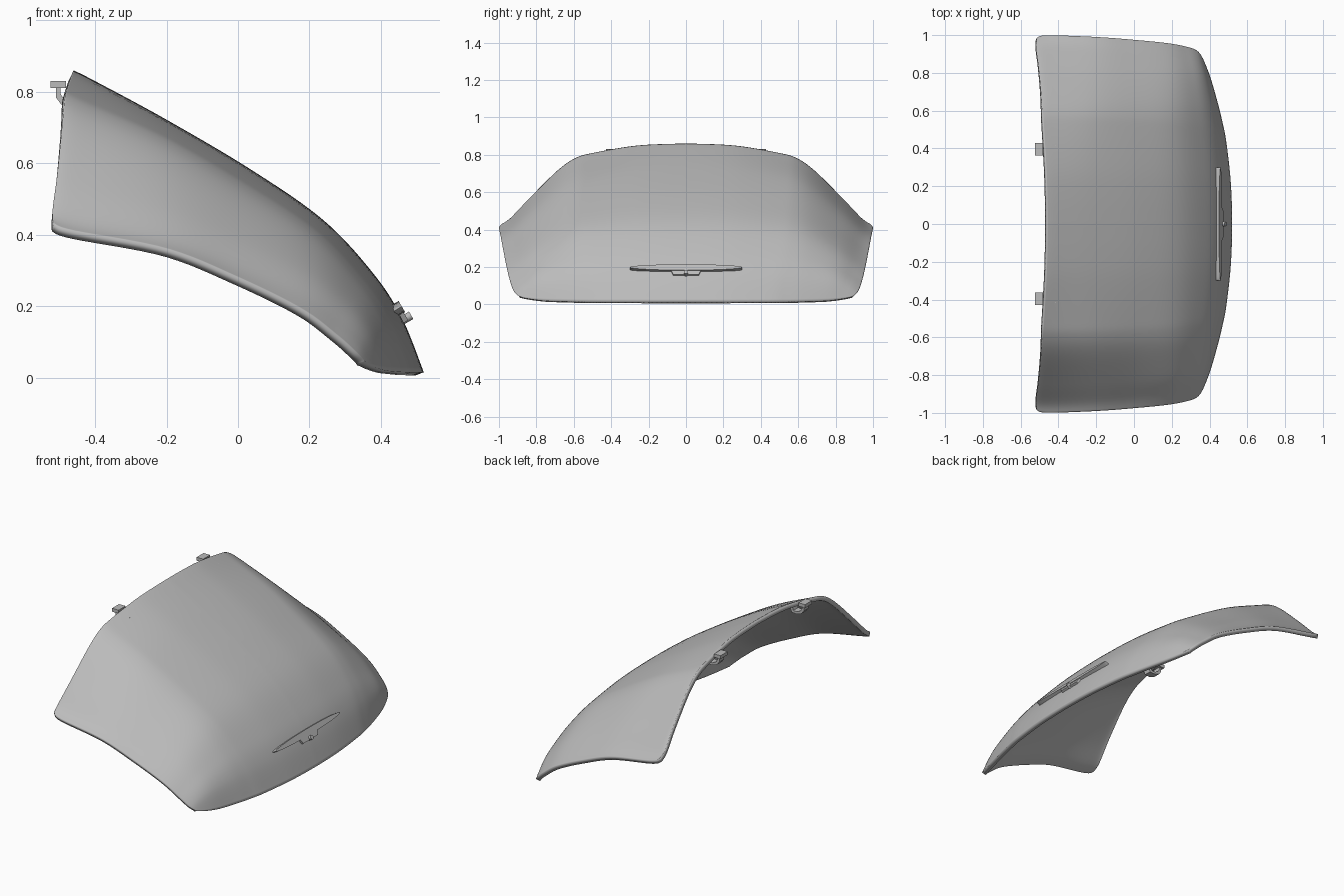
import bpy, bmesh, math
from mathutils import Vector, Matrix

cube = bpy.data.objects.get("Cube")
if cube:
    bpy.data.objects.remove(cube, do_unlink=True)

grey = bpy.data.materials.new("plain_grey")
grey.use_nodes = True
grey.diffuse_color = (0.5, 0.5, 0.5, 1)
grey.node_tree.nodes["Principled BSDF"].inputs["Base Color"].default_value = (0.5, 0.5, 0.5, 1)


def finish(name, bm, recalc=True):
    if recalc:
        bmesh.ops.recalc_face_normals(bm, faces=bm.faces[:])
    mesh = bpy.data.meshes.new(name)
    bm.to_mesh(mesh)
    bm.free()
    mesh.materials.append(grey)
    ob = bpy.data.objects.new(name, mesh)
    bpy.context.collection.objects.link(ob)
    return ob


def smooth(ob, degrees=35):
    bpy.ops.object.select_all(action='DESELECT')
    ob.select_set(True)
    bpy.context.view_layer.objects.active = ob
    bpy.ops.object.shade_smooth_by_angle(angle=math.radians(degrees))


def spline(points, t):
    """Catmull-Rom value at t in 0..1 through tuples of any length."""
    last = len(points) - 1
    i = min(int(t * last), last - 1)
    f = t * last - i
    a, b, c, d = (points[max(0, min(last, k))] for k in range(i - 1, i + 3))
    return [0.5 * (2 * q + (r - p) * f + (2 * p - 5 * q + 4 * r - s) * f ** 2
                   + (3 * q - p - 3 * r + s) * f ** 3) for p, q, r, s in zip(a, b, c, d)]


# Curved lid: loft between the centre line and the side edge
centre_line = [(-.46, 0, .86), (-.4, 0, .83), (-.2, 0, .722), (.04, 0, .58),
               (.24, 0, .44), (.38, 0, .29), (.46, 0, .165), (.52, 0, .015)]
side_edge = [(-.515, .985, .43), (-.46, .999, .41), (-.2, .99, .36), (0, .975, .28),
             (.18, .957, .19), (.28, .938, .115), (.33, .92, .07), (.355, .895, .045)]
# Cross-section: y share, back drop, front drop, back sweep, front sweep
section = [(0, 0, 0, 0, 0), (.15, .008, 0, .03, .018), (.3, .034, 0, .12, .07),
           (.5, .114, 0, .33, .2), (.6, .18, 0, .45, .31), (.7, .34, .04, .57, .44),
           (.85, .68, .18, .84, .67), (.95, .92, .6, 1.08, .87), (1, 1, 1, 1, 1)]

ROWS, HALF = 48, 40
bm = bmesh.new()
grid = []
for i in range(ROWS + 1):
    t = i / ROWS
    c, e = spline(centre_line, t), spline(side_edge, t)
    row = []
    for j in range(-HALF, HALF + 1):
        y, back, front, sweep_b, sweep_f = spline(section, abs(j) / HALF)
        w = t ** 3
        drop = back + (front - back) * w
        sweep = sweep_b + (sweep_f - sweep_b) * t
        row.append(bm.verts.new((c[0] + (e[0] - c[0]) * sweep,
                                 math.copysign(e[1] * y, j),
                                 c[2] + (e[2] - c[2]) * drop)))
    grid.append(row)
for i in range(ROWS):
    for j in range(2 * HALF):
        bm.faces.new((grid[i][j], grid[i + 1][j], grid[i + 1][j + 1], grid[i][j + 1]))
lid = finish("lid_panel", bm, recalc=False)
shell = lid.modifiers.new("thickness", 'SOLIDIFY')
shell.thickness = 0.025
shell.offset = -1
smooth(lid)


# Handle parts sit on the slope near the lower edge
def disc(name, centre, radius_x, radius_y, depth):
    bm = bmesh.new()
    bmesh.ops.create_cone(bm, cap_ends=True, segments=48, radius1=1, radius2=1, depth=1)
    turn = Matrix.Rotation(math.radians(60), 4, 'Y')
    size = Matrix.Diagonal((radius_x, radius_y, depth, 1))
    bm.transform(Matrix.Translation(centre) @ turn @ size)
    smooth(finish(name, bm))


disc("handle_bar", (.443, 0, .19), .018, .3, .036)
disc("lock_barrel", (.47, 0, .166), .012, .012, .034)

# Tapered housing around the lock
bm = bmesh.new()
bmesh.ops.create_cube(bm, size=1)
for v in bm.verts:
    if v.co.x > 0:
        v.co.y *= 0.82
bm.transform(Matrix.Translation((.459, 0, .169)) @ Matrix.Rotation(math.radians(60), 4, 'Y')
             @ Matrix.Diagonal((.032, .165, .022, 1)))
finish("lock_housing", bm)


# Hinges: a flat plate on a hooked arm, one on each side
def extrusion(name, outline, y, width):
    bm = bmesh.new()
    face = bm.faces.new([bm.verts.new((x, y - width / 2, z)) for x, z in outline])
    out = bmesh.ops.extrude_face_region(bm, geom=[face])
    moved = [g for g in out["geom"] if isinstance(g, bmesh.types.BMVert)]
    bmesh.ops.translate(bm, verts=moved, vec=Vector((0, width, 0)))
    finish(name, bm)


plate = [(-.525, .81), (-.482, .81), (-.482, .83), (-.525, .83)]
arm = [(-.51, .812), (-.51, .785), (-.495, .765), (-.465, .754), (-.43, .756), (-.415, .8),
       (-.432, .8), (-.442, .77), (-.465, .768), (-.488, .78), (-.497, .795), (-.497, .812)]
for side, y in (("left", .395), ("right", -.395)):
    extrusion(side + "_hinge_plate", plate, y, .065)
    extrusion(side + "_hinge_arm", arm, y, .045)
